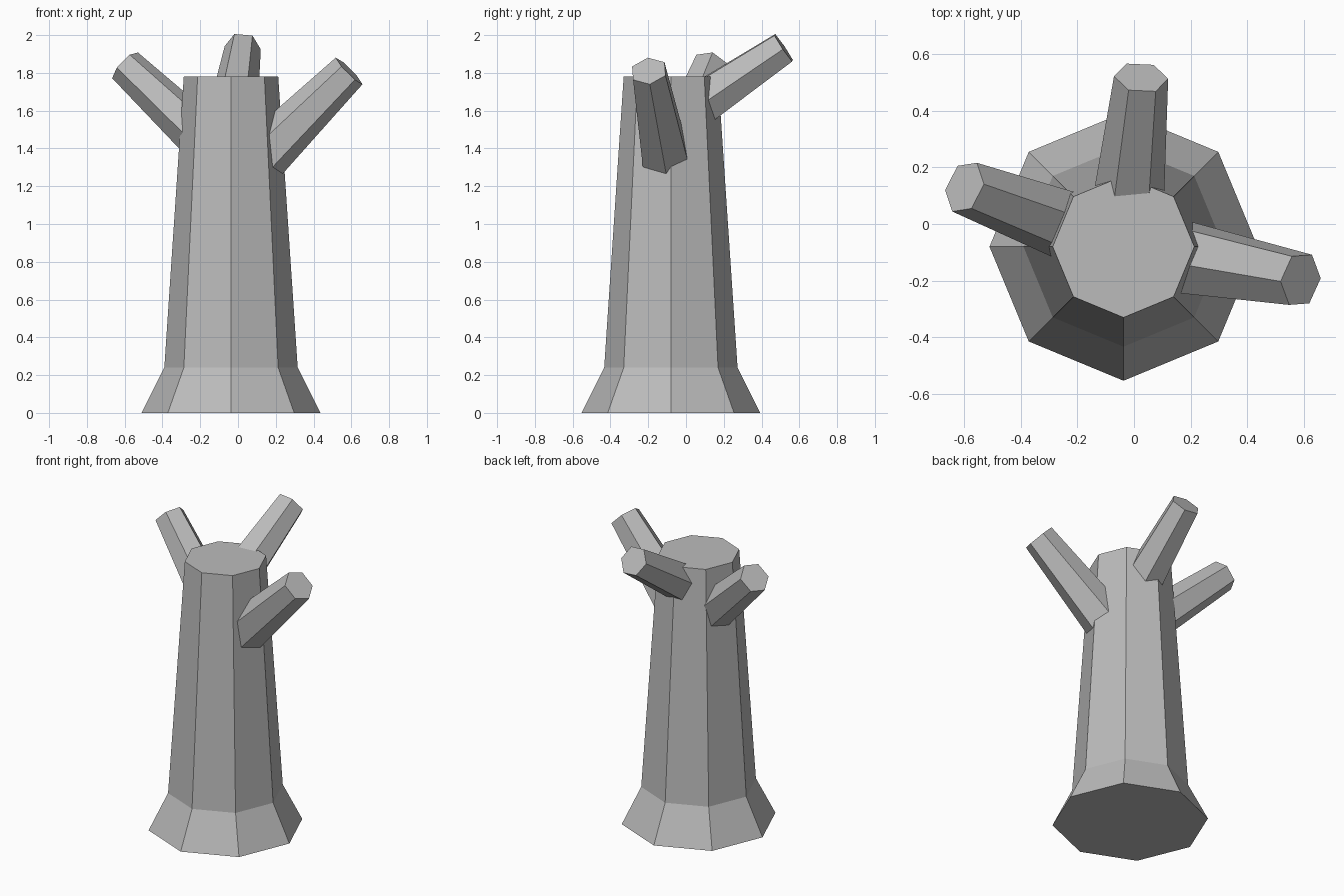
import bpy, bmesh, math
from mathutils import Vector

if "Cube" in bpy.data.objects:
    bpy.data.objects.remove(bpy.data.objects["Cube"])

bark = bpy.data.materials.new("grey_bark")
bark.diffuse_color = (0.5, 0.5, 0.5, 1)
bark.use_nodes = True
bark.node_tree.nodes["Principled BSDF"].inputs["Base Color"].default_value = bark.diffuse_color

CX, CY = -0.037, -0.08  # trunk axis


def lofted(name, rings, sides, to_world):
    """Closed flat-shaded solid through (height, radius) rings along local z."""
    bm = bmesh.new()
    loops = []
    for h, r in rings:
        loops.append([bm.verts.new(to_world(Vector((
            r * math.cos(math.tau * i / sides),
            r * math.sin(math.tau * i / sides), h)))) for i in range(sides)])
    for a, b in zip(loops, loops[1:]):
        for i in range(sides):
            j = (i + 1) % sides
            bm.faces.new((a[i], a[j], b[j], b[i]))
    bm.faces.new(loops[0][::-1])
    bm.faces.new(loops[-1])
    mesh = bpy.data.meshes.new(name)
    bm.to_mesh(mesh)
    bm.free()
    mesh.materials.append(bark)
    obj = bpy.data.objects.new(name, mesh)
    bpy.context.collection.objects.link(obj)
    return obj


def branch(name, base_z, tip, r_base, r_tip):
    """Tapered six-sided limb from the trunk axis out to its tip."""
    start, tip = Vector((CX, CY, base_z)), Vector(tip)
    axis = tip - start
    turn = Vector((0, 0, 1)).rotation_difference(axis)
    return lofted(name, [(0.1, r_base), (axis.length, r_tip)], 6,
                  lambda p: start + turn @ p)


# eight-sided trunk with flared root
lofted("trunk", [(0, 0.473), (0.24, 0.353), (1.78, 0.25)], 8,
       lambda p: p + Vector((CX, CY, 0)))

# three cut limbs
branch("right_branch", 1.19, (0.588, -0.197, 1.81), 0.148, 0.1)
branch("left_branch", 1.31, (-0.598, 0.13, 1.84), 0.133, 0.097)
branch("back_branch", 1.53, (0.025, 0.517, 1.933), 0.132, 0.096)
